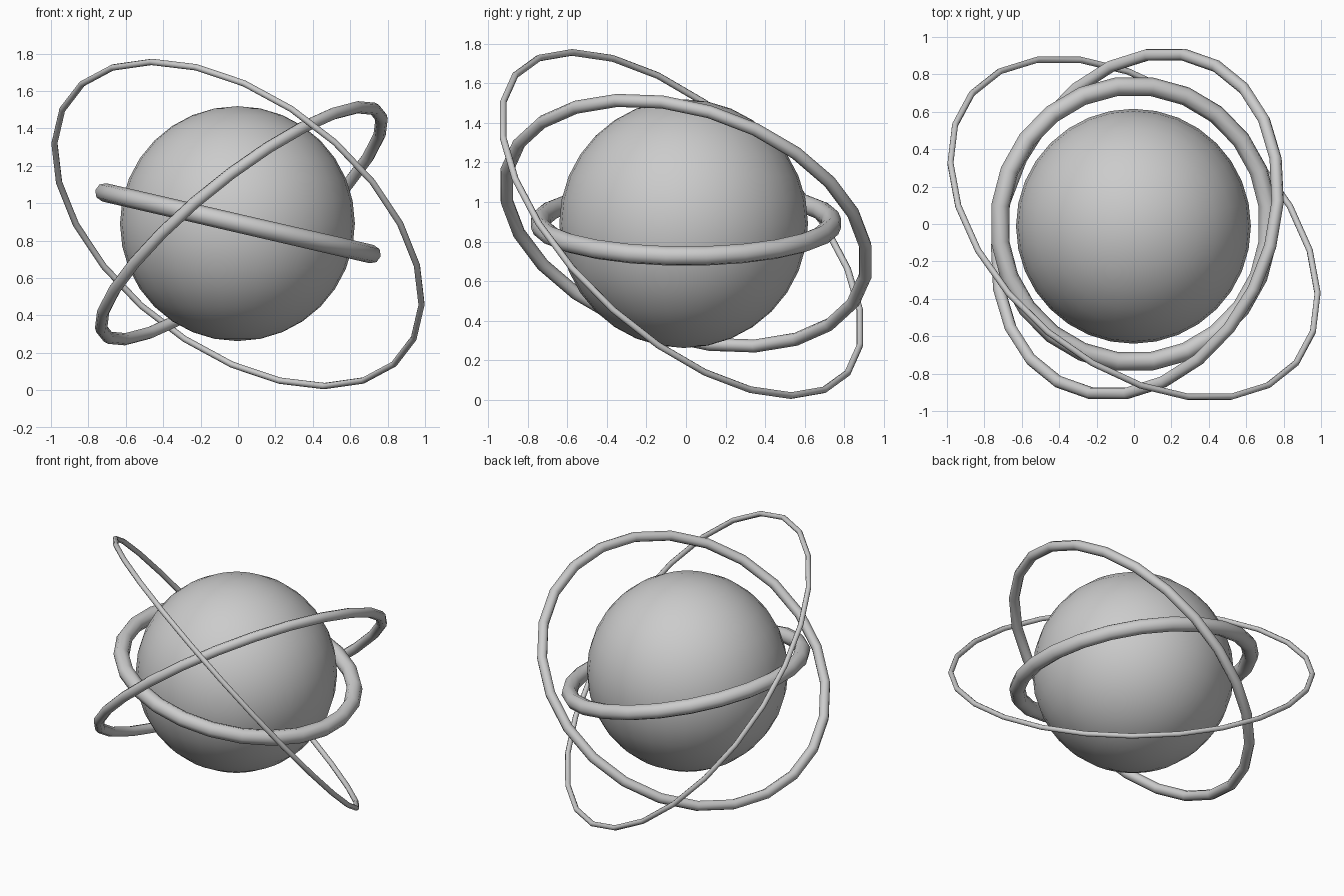
import bpy
from math import radians
from mathutils import Euler, Matrix, Vector

if "Cube" in bpy.data.objects:
    bpy.data.objects.remove(bpy.data.objects["Cube"])

SEGMENTS = 24


def smooth(obj):
    for p in obj.data.polygons:
        p.use_smooth = True


def ring(name, center, major, minor, tilt_x, tilt_y):
    # Tilted hoop; half a segment of spin puts flat edges on the axes
    bpy.ops.mesh.primitive_torus_add(major_segments=SEGMENTS, minor_segments=8,
                                     major_radius=major, minor_radius=minor)
    obj = bpy.context.object
    obj.name = name
    tilt = Euler((radians(tilt_x), radians(tilt_y), 0)).to_matrix().to_4x4()
    spin = Matrix.Rotation(radians(180 / SEGMENTS), 4, 'Z')
    obj.matrix_world = Matrix.Translation(Vector(center)) @ tilt @ spin
    smooth(obj)


# Central ball
bpy.ops.mesh.primitive_uv_sphere_add(segments=32, ring_count=16, radius=0.628,
                                     location=(-0.003, -0.012, 0.891))
ball = bpy.context.object
ball.name = "central_ball"
smooth(ball)

# Three orbiting rings, from thick and small to thin and large
ring("inner_ring", (0, 0, 0.893), 0.74, 0.05, 0, 13)
ring("middle_ring", (0.018, 0, 0.893), 0.945, 0.033, -15, -38.8)
ring("outer_ring", (0, -0.023, 0.889), 1.127, 0.017, -36.3, 37.5)
